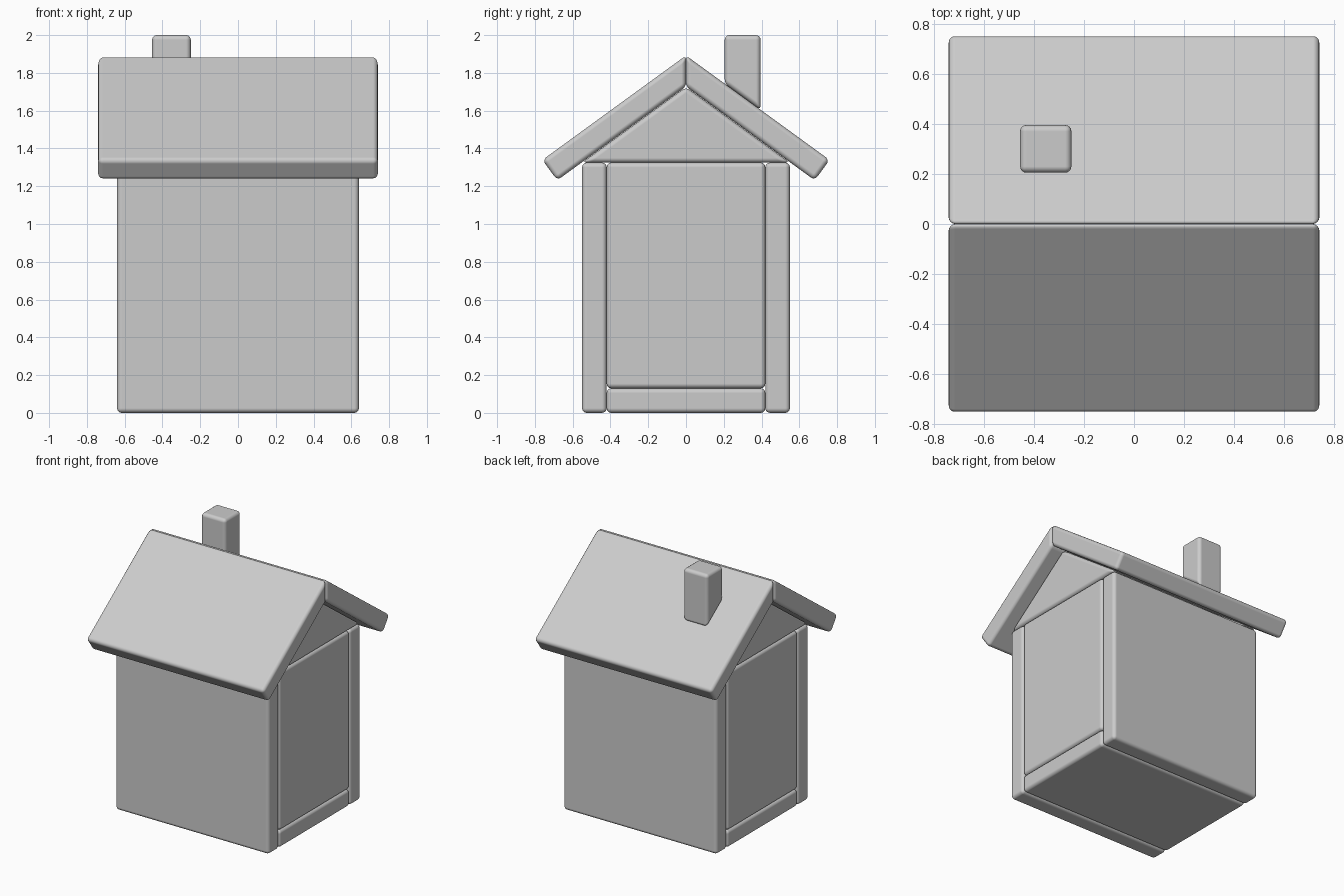
import bpy, bmesh, math

if "Cube" in bpy.data.objects:
    bpy.data.objects.remove(bpy.data.objects["Cube"])

WIDTH, DEPTH, WALL, HEIGHT = 0.64, 0.55, 0.13, 1.325
PITCH = math.atan2(0.40, DEPTH)
S, C, T = math.sin(PITCH), math.cos(PITCH), math.tan(PITCH)
APEX = HEIGHT + 0.40
RIDGE = APEX + 0.13 / C + 0.006


def prism(name, profile, x0, x1, bevel=0.025):
    """Rounded slab: a (y, z) profile extruded along x."""
    bm = bmesh.new()
    base = bm.faces.new([bm.verts.new((x0, y, z)) for y, z in profile])
    res = bmesh.ops.extrude_face_region(bm, geom=[base])
    verts = [v for v in res["geom"] if isinstance(v, bmesh.types.BMVert)]
    bmesh.ops.translate(bm, verts=verts, vec=(x1 - x0, 0, 0))
    bmesh.ops.recalc_face_normals(bm, faces=bm.faces)
    mesh = bpy.data.meshes.new(name)
    bm.to_mesh(mesh)
    bm.free()
    for p in mesh.polygons:
        p.use_smooth = True
    ob = bpy.data.objects.new(name, mesh)
    bpy.context.collection.objects.link(ob)
    mod = ob.modifiers.new("Rounded edges", 'BEVEL')
    mod.width = bevel
    mod.segments = 4
    mod.limit_method = 'NONE'
    mod.harden_normals = True
    return ob


def rect(y0, y1, z0, z1):
    return [(y0, z0), (y1, z0), (y1, z1), (y0, z1)]


# Floor slab between the long walls
INNER = DEPTH - WALL
prism("floor", rect(-INNER, INNER, 0, 0.13), -WIDTH, WIDTH)

# Front and back walls with their roof slabs
for side, s in (("front", -1), ("back", 1)):
    prism(side + "_wall", rect(s * INNER, s * DEPTH, 0, HEIGHT), -WIDTH, WIDTH)
    eave_y = 0.76
    eave_z = RIDGE - eave_y * T
    roof = [(0, RIDGE), (eave_y, eave_z),
            (eave_y - 0.133 * S, eave_z - 0.133 * C), (0, RIDGE - 0.133 / C)]
    prism(side + "_roof", [(s * y, z) for y, z in roof], -0.74, 0.74)

# End walls and triangular gables
for side, s in (("left", -1), ("right", 1)):
    x0, x1 = s * (WIDTH - WALL), s * WIDTH
    prism(side + "_wall", rect(-INNER, INNER, 0.13, HEIGHT), x0, x1)
    prism(side + "_gable", [(-DEPTH, HEIGHT), (DEPTH, HEIGHT), (0, APEX)], x0, x1)

# Chimney with a foot cut to the roof slope
y0, y1 = 0.205, 0.395
prism("chimney", [(y0, RIDGE - y0 * T), (y1, RIDGE - y1 * T), (y1, 2.0), (y0, 2.0)],
      -0.455, -0.25)
